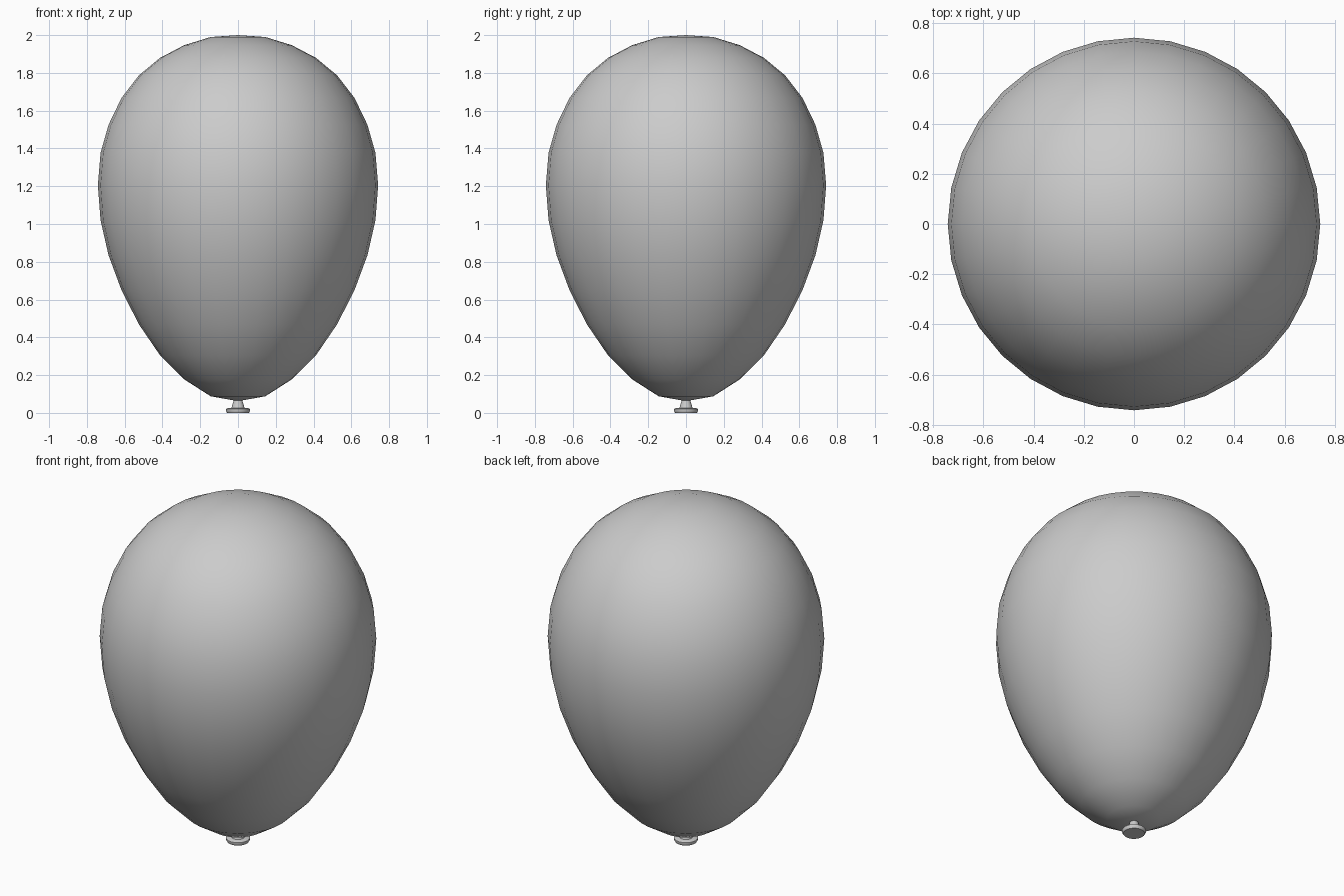
import bpy, bmesh
from math import sin, cos, pi, radians

if "Cube" in bpy.data.objects:
    bpy.data.objects.remove(bpy.data.objects["Cube"])


def lathe(name, profile, segments):
    """Revolve (radius, z) points, listed top to bottom, around z."""
    bm = bmesh.new()
    rings = []
    for r, z in profile:
        n = 1 if r < 1e-6 else segments
        rings.append([bm.verts.new((r * cos(2 * pi * i / segments),
                                    r * sin(2 * pi * i / segments), z)) for i in range(n)])
    for a, b in zip(rings, rings[1:]):
        for i in range(segments):
            j = (i + 1) % segments
            quad = [a[i % len(a)], b[i % len(b)], b[j % len(b)], a[j % len(a)]]
            bm.faces.new(list(dict.fromkeys(quad)))
    bmesh.ops.recalc_face_normals(bm, faces=bm.faces)
    mesh = bpy.data.meshes.new(name)
    bm.to_mesh(mesh)
    bm.free()
    obj = bpy.data.objects.new(name, mesh)
    bpy.context.collection.objects.link(obj)
    bpy.ops.object.select_all(action='DESELECT')
    obj.select_set(True)
    bpy.context.view_layer.objects.active = obj
    bpy.ops.object.shade_smooth_by_angle(angle=radians(40))
    return obj


# Balloon body: a sphere's radii with egg-shaped ring heights
heights = [2.0, 1.99, 1.947, 1.88, 1.787, 1.667, 1.525, 1.377, 1.205,
           1.02, 0.835, 0.65, 0.469, 0.304, 0.177, 0.088, 0.062]
last = len(heights) - 1
body = [(0.742 * sin(pi * k / last) if 0 < k < last else 0, z)
        for k, z in enumerate(heights)]
lathe("balloon_body", body, 32)

# Tied neck: short flared cone running up into the body
lathe("balloon_neck", [(0, 0.08), (0.02, 0.08), (0.026, 0.055),
                       (0.037, 0.02), (0, 0.02)], 24)

# Rolled lip: flat disc with a slightly rounded rim
lathe("balloon_lip", [(0, 0.025), (0.055, 0.025), (0.064, 0.02),
                      (0.064, 0.01), (0.058, 0), (0, 0)], 24)
